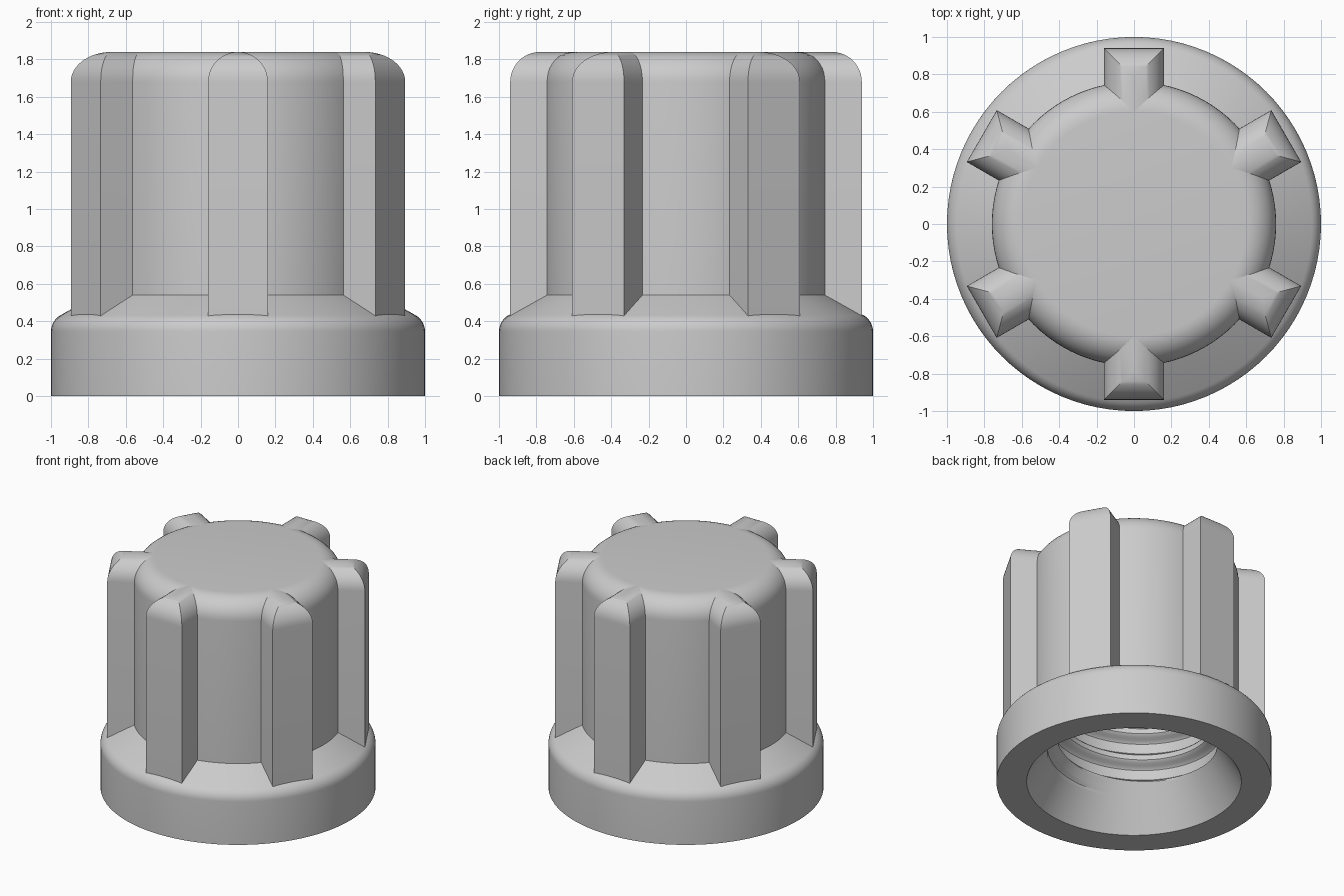
import bpy, bmesh
from math import sin, cos, pi, radians

if "Cube" in bpy.data.objects:
    bpy.data.objects.remove(bpy.data.objects["Cube"], do_unlink=True)

SEG = 96
TOP, FILLET = 1.84, 0.16
BODY_R, RIB_R, RIB_HALF = 0.76, 0.94, 0.16
MINOR, MAJOR, PITCH = 0.56, 0.63, 0.22
CEILING, THREAD_END = 1.6, 1.45

grey = bpy.data.materials.new("plain grey")
grey.use_nodes = True
grey.diffuse_color = (0.6, 0.6, 0.6, 1)
grey.node_tree.nodes["Principled BSDF"].inputs["Base Color"].default_value = (0.6, 0.6, 0.6, 1)


def finish(bm, name):
    """Clean the mesh, make an object of it and shade it."""
    bmesh.ops.remove_doubles(bm, verts=bm.verts, dist=1e-5)
    bmesh.ops.recalc_face_normals(bm, faces=bm.faces)
    mesh = bpy.data.meshes.new(name)
    bm.to_mesh(mesh)
    bm.free()
    mesh.materials.append(grey)
    obj = bpy.data.objects.new(name, mesh)
    bpy.context.collection.objects.link(obj)
    bpy.ops.object.select_all(action='DESELECT')
    obj.select_set(True)
    bpy.context.view_layer.objects.active = obj
    bpy.ops.object.shade_smooth_by_angle(angle=radians(28))
    return obj


def add_grid(bm, columns):
    """Join neighbouring columns of points with faces, skipping collapsed ones."""
    for a, b in zip(columns, columns[1:]):
        for k in range(len(a) - 1):
            corners = []
            for p in (a[k], b[k], b[k + 1], a[k + 1]):
                if all((p - q).length > 1e-6 for q in (c.co for c in corners)):
                    corners.append(bm.verts.new(p))
            if len(corners) > 2:
                bm.faces.new(corners)


def polar(r, angle, z):
    from mathutils import Vector
    return Vector((r * cos(angle), r * sin(angle), z))


# Threaded bore: a trapezoid groove on a helix, opened by a cone at the mouth
def bore_radius(z, phase):
    d = abs(phase - 0.5) * PITCH
    groove = min(1, max(0, (0.085 - d) / 0.04))
    r = MINOR + (MAJOR - MINOR) * groove
    if z > THREAD_END:
        r = MINOR
    return max(r, 0.78 - 0.6 * z)


def bore_column(angle):
    points = []
    for turn in range(-2, 9):
        for step in range(22):
            phase = step / 22
            z = PITCH * (turn + phase + (angle + pi / 4) / (2 * pi)) + 0.14
            z = min(CEILING, max(0, z))
            points.append(polar(bore_radius(z, phase), angle, z))
    return points


# Outer profile: rounded top, straight body, sloped shoulder, rounded skirt
profile = [(0, TOP)]
for i in range(11):
    t = pi / 2 * (1 - i / 10)
    profile.append((BODY_R - FILLET + FILLET * cos(t), TOP - FILLET + FILLET * sin(t)))
profile.append((BODY_R, 0.54))
for i in range(9):
    t = radians(60) * (1 - i / 8)
    profile.append((0.9 + 0.1 * cos(t), 0.345 + 0.1 * sin(t)))
profile += [(1, 0), (0.78, 0)]

angles = [2 * pi * i / SEG for i in range(SEG + 1)]
bm = bmesh.new()
add_grid(bm, [[polar(r, a, z) for r, z in profile] for a in angles])
add_grid(bm, [bore_column(a) for a in angles])
bm.faces.new([bm.verts.new(polar(MINOR, a, CEILING)) for a in angles[:-1]])
finish(bm, "cap_body")


# Grip ribs: stacked rectangles that shrink round the top to a rounded, mitred end
def make_rib(angle, name):
    bm = bmesh.new()
    levels = [(0.4, 1)]
    for i in range(13):
        t = pi / 2 * i / 12
        levels.append((TOP - FILLET + FILLET * sin(t), cos(t)))
    rings = []
    for z, s in levels:
        w, inner, outer = RIB_HALF * s, 0.5 + 0.16 * s, RIB_R - FILLET * (1 - s)
        rings.append([bm.verts.new(p) for p in
                      ((inner, -w, z), (outer, -w, z), (outer, w, z), (inner, w, z))])
    bm.faces.new(rings[0])
    for low, high in zip(rings, rings[1:]):
        for k in range(4):
            n = (k + 1) % 4
            bm.faces.new((low[k], low[n], high[n], high[k]))
    rib = finish(bm, name)
    rib.rotation_euler.z = angle


for i in range(6):
    make_rib(radians(30 + 60 * i), f"grip_rib_{i + 1}")
